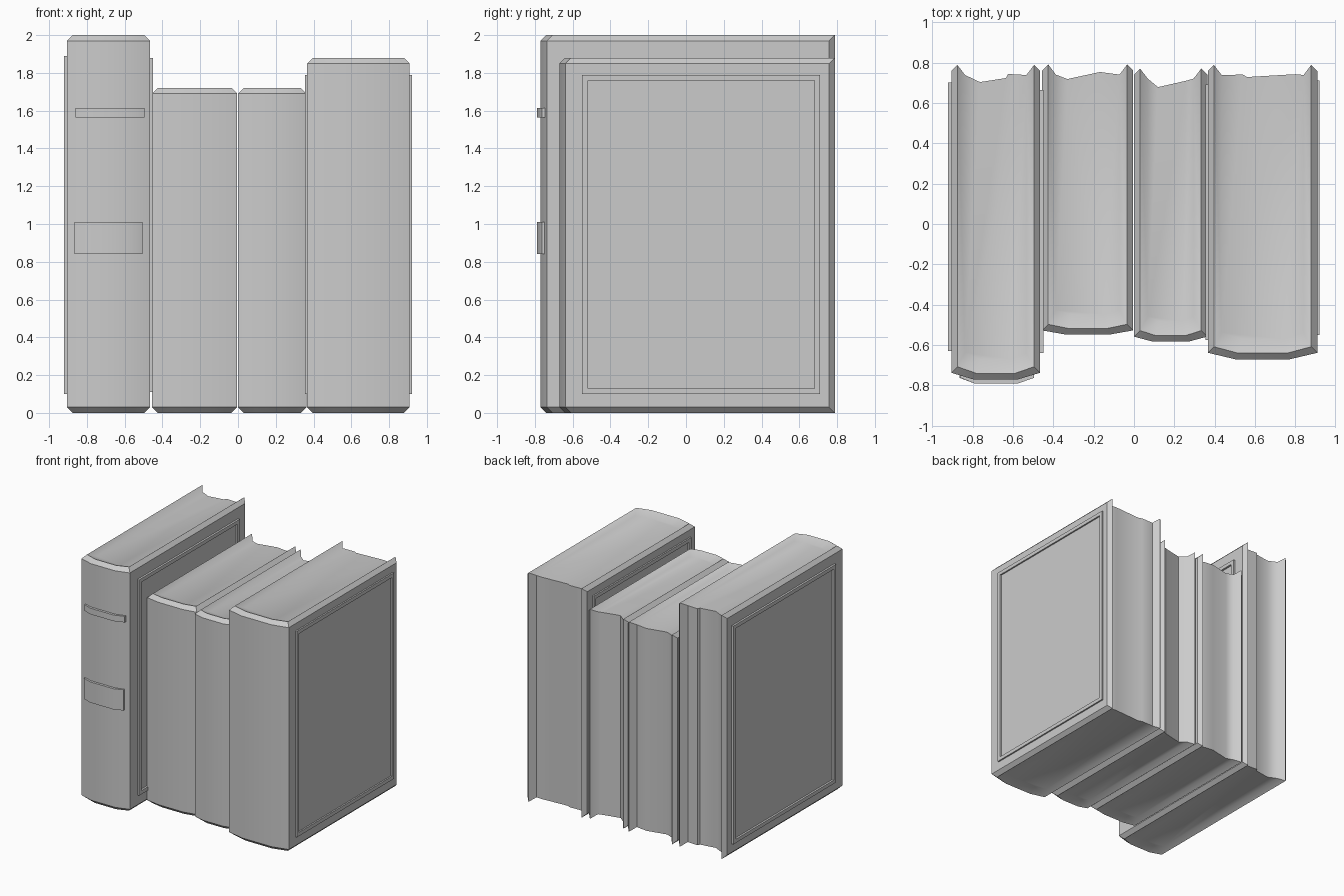
import bpy, math

cube = bpy.data.objects.get("Cube")
if cube:
    bpy.data.objects.remove(cube, do_unlink=True)

grey = bpy.data.materials.new("light_grey")
grey.use_nodes = True
COL = (0.6, 0.6, 0.6, 1)
grey.diffuse_color = COL
grey.node_tree.nodes["Principled BSDF"].inputs["Base Color"].default_value = COL

RIM = 0.03      # cover edge bevel
COVER = 0.068   # cover thickness
HINGE = 0.1     # spine thickness


def make(name, verts, faces, angle=42):
    me = bpy.data.meshes.new(name)
    me.from_pydata(verts, [], faces)
    me.materials.append(grey)
    ob = bpy.data.objects.new(name, me)
    bpy.context.collection.objects.link(ob)
    bpy.ops.object.select_all(action='DESELECT')
    ob.select_set(True)
    bpy.context.view_layer.objects.active = ob
    bpy.ops.object.mode_set(mode='EDIT')
    bpy.ops.mesh.select_all(action='SELECT')
    bpy.ops.mesh.normals_make_consistent(inside=False)
    bpy.ops.object.mode_set(mode='OBJECT')
    bpy.ops.object.shade_smooth_by_angle(angle=math.radians(angle))
    return ob


def spine_path(x0, x1, front, corner, back):
    """U-shaped path round a book: left cover, bowed spine, right cover."""
    w = x1 - x0
    return [(x0, back), (x0, corner), (x0 + w * 0.25, front),
            (x1 - w * 0.25, front), (x1, corner), (x1, back)]


def book(name, x0, x1, front, corner, height, peak, pages):
    """Closed book: bevelled cover rim, sunken page block, wavy page edge."""
    outer = spine_path(x0, x1, front, corner, peak - RIM)
    ridge = spine_path(x0 + RIM, x1 - RIM, front + RIM, corner + RIM, peak)
    inner = spine_path(x0 + COVER, x1 - COVER, front + HINGE, corner + HINGE, peak - 0.05)
    n, m = len(outer), len(pages)
    verts, faces, layers = [], [], []
    for end, inward in ((height, -1), (0, 1)):
        base = len(verts)
        layers.append(base)
        low = end + inward * RIM
        verts += [(x, y, low) for x, y in outer]
        verts += [(x, y, end) for x, y in ridge]
        verts += [(x, y, low) for x, y in inner]
        verts += [(x, y, low) for x, y in pages]
        # cover rim
        for row in (0, n):
            for i in range(n - 1):
                a = base + row + i
                faces.append((a, a + 1, a + 1 + n, a + n))
        # page block end
        faces.append([base + 2 * n + i for i in range(n)]
                     + [base + 3 * n + i for i in reversed(range(m))])
    # walls: cover outside, then the fore edge
    back = [0, n, 2 * n] + [3 * n + i for i in range(m)] + [3 * n - 1, 2 * n - 1, n - 1]
    top, bot = layers
    for loop in (list(range(n)), back):
        for a, b in zip(loop, loop[1:]):
            faces.append((top + a, top + b, bot + b, bot + a))
    return make(name, verts, faces)


def frame(name, x, side, y0, y1, z0, z1, width=0.03, lift=0.016):
    """Thin raised border on a cover."""
    verts, faces = [], []
    for dx in (-0.004, lift):
        for k in (0, width):
            verts += [(x + side * dx, y, z) for y, z in
                      ((y0 + k, z0 + k), (y1 - k, z0 + k), (y1 - k, z1 - k), (y0 + k, z1 - k))]
    for i in range(4):
        j = (i + 1) % 4
        for a, b in ((0, 4), (4, 12), (12, 8), (8, 0)):
            faces.append((a + i, a + j, b + j, b + i))
    return make(name, verts, faces, 30)


def band(name, x0, x1, z0, z1):
    """Raised strip following the bowed spine of the tall book."""
    xs = [x0, -0.79, -0.575, x1]
    ys = [-0.762, -0.79, -0.79, -0.762]
    verts = [(x, y + d, z) for d in (0, 0.035) for z in (z0, z1) for x, y in zip(xs, ys)]
    faces = []
    for i in range(3):
        for a, b in ((0, 4), (4, 12), (12, 8), (8, 0)):
            faces.append((a + i, a + i + 1, b + i + 1, b + i))
    faces += [(0, 4, 12, 8), (3, 7, 15, 11)]
    return make(name, verts, faces)


# Four books, left to right
book("tall_book", -0.905, -0.465, -0.77, -0.737, 2.0, 0.788,
     [(-0.763, 0.703), (-0.634, 0.723), (-0.624, 0.743)])
book("thick_short_book", -0.455, -0.004, -0.547, -0.527, 1.72, 0.79,
     [(-0.33, 0.718), (-0.168, 0.753)])
book("thin_short_book", 0.0, 0.363, -0.582, -0.558, 1.72, 0.77,
     [(0.119, 0.678), (0.26, 0.71)])
book("medium_book", 0.366, 0.908, -0.67, -0.638, 1.88, 0.788,
     [(0.54, 0.74), (0.56, 0.728), (0.8, 0.742)])

# Cover borders
frame("tall_book_left_border", -0.905, -1, -0.63, 0.70, 0.10, 1.89)
frame("tall_book_right_border", -0.465, 1, -0.64, 0.665, 0.11, 1.88)
frame("medium_book_left_border", 0.366, -1, -0.575, 0.69, 0.10, 1.79, lift=0.012)
frame("medium_book_right_border", 0.908, 1, -0.55, 0.71, 0.10, 1.79, lift=0.012)

# Spine bands
band("upper_spine_band", -0.86, -0.495, 1.565, 1.615)
band("title_spine_band", -0.865, -0.505, 0.84, 1.01)
